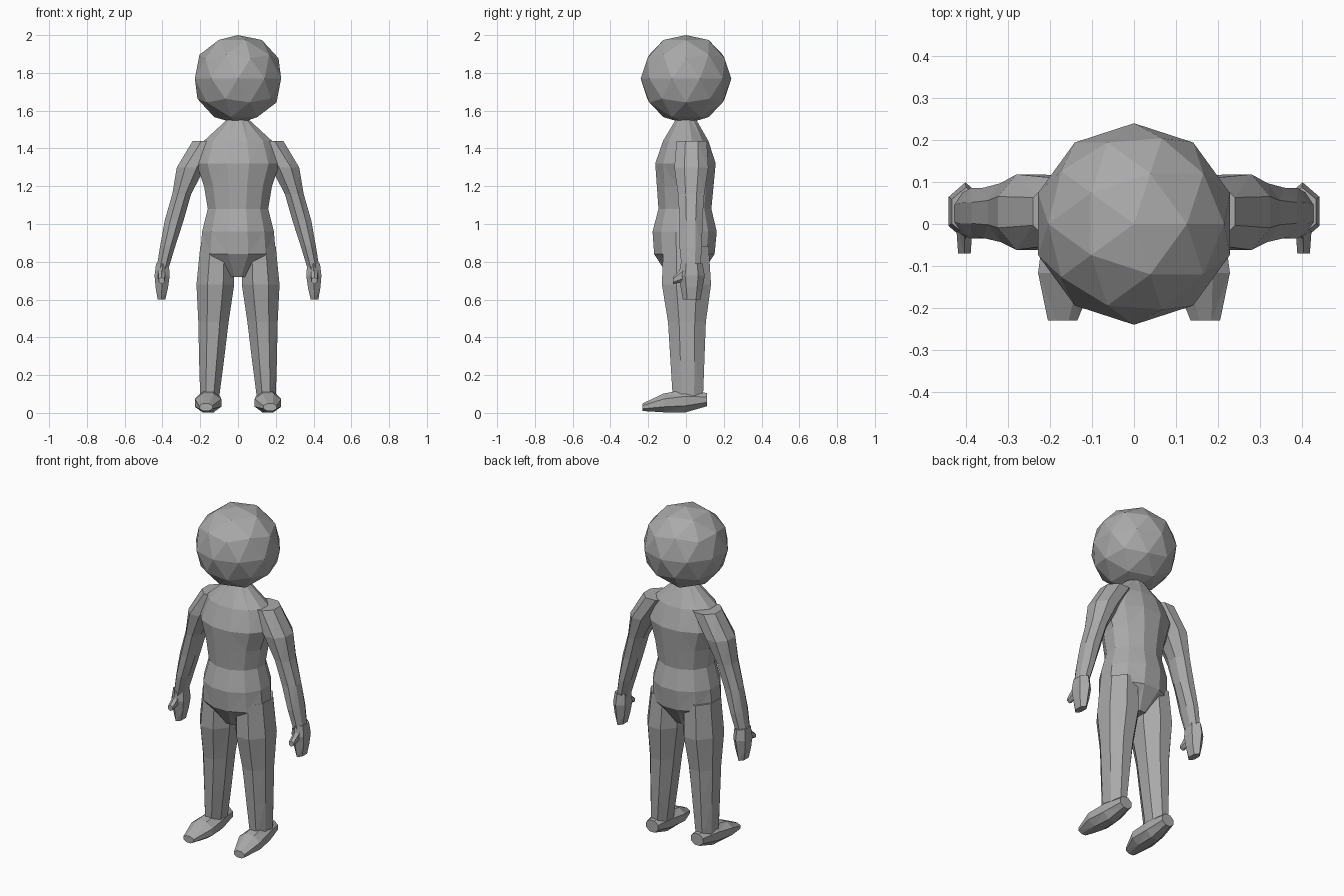
import bpy, bmesh, math
from mathutils import Vector

if "Cube" in bpy.data.objects:
    bpy.data.objects.remove(bpy.data.objects["Cube"])

colour = (.4, .4, .4, 1)
grey = bpy.data.materials.new("plain_grey")
grey.use_nodes = True
grey.diffuse_color = colour
grey.node_tree.nodes["Principled BSDF"].inputs["Base Color"].default_value = colour


def finish(bm, name):
    """Turn a bmesh into a flat-shaded, triangulated grey object."""
    bmesh.ops.triangulate(bm, faces=bm.faces[:])
    bmesh.ops.recalc_face_normals(bm, faces=bm.faces[:])
    mesh = bpy.data.meshes.new(name)
    bm.to_mesh(mesh)
    bm.free()
    mesh.materials.append(grey)
    obj = bpy.data.objects.new(name, mesh)
    bpy.context.collection.objects.link(obj)


def loft(name, start, end, widths, depths, axis=2, sides=8, bend=1, mirror=1):
    """Skin evenly spaced rings along an axis; bend curves the sideways drift."""
    bm = bmesh.new()
    reach = 1 / math.cos(math.pi / sides)
    start, end = Vector(start), Vector(end)
    loops = []
    for step, (width, depth) in enumerate(zip(widths, depths)):
        t = step / (len(widths) - 1)
        centre = start.lerp(end, t ** bend)
        centre[axis] = start[axis] + (end[axis] - start[axis]) * t
        loop = []
        for i in range(sides):
            angle = (i + .5) * math.tau / sides
            point = centre.copy()
            point.x += width * reach * math.cos(angle)
            point[3 - axis] += depth * reach * math.sin(angle)
            point.x *= mirror
            loop.append(bm.verts.new(point))
        loops.append(loop)
    for lower, upper in zip(loops, loops[1:]):
        for i in range(sides):
            j = (i + 1) % sides
            bm.faces.new((lower[i], lower[j], upper[j], upper[i]))
    bm.faces.new(loops[0])
    bm.faces.new(loops[-1])
    finish(bm, name)


# Head: faceted ball, flattened a little at crown and chin
bm = bmesh.new()
bmesh.ops.create_icosphere(bm, subdivisions=2, radius=.24)
for vert in bm.verts:
    vert.co.z = min(max(vert.co.z + 1.77, 1.53), 2)
finish(bm, "head")

# Torso from crotch up to neck
loft("torso", (0, -.01, .72), (0, 0, 1.56),
     widths=(.06, .2, .19, .16, .18, .22, .18, .05),
     depths=(.08, .16, .17, .14, .15, .16, .12, .05), sides=12)

# Limbs on both sides
for label, side in (("left", 1), ("right", -1)):
    loft(label + "_leg", (.11, 0, .88), (.15, .01, .08),
         widths=(.09, .1, .08, .066, .05),
         depths=(.12, .13, .1, .09, .08), mirror=side)
    loft(label + "_foot", (.17, -.23, .03), (.15, .11, .07),
         widths=(.035, .07, .06, .04),
         depths=(.02, .05, .06, .035), axis=1, bend=.5, mirror=side)
    loft(label + "_arm", (.16, .03, 1.44), (.405, .025, .74),
         widths=(.08, .075, .05, .05, .04, .03),
         depths=(.08, .09, .07, .06, .06, .045), bend=.63, mirror=side)
    loft(label + "_hand", (.4, .03, .79), (.405, .03, .6),
         widths=(.034, .04, .033, .02),
         depths=(.05, .06, .05, .04), sides=6, mirror=side)
    loft(label + "_thumb", (.404, -.07, .7), (.404, 0, .74),
         widths=(.015, .02), depths=(.015, .04), axis=1, sides=6, mirror=side)
